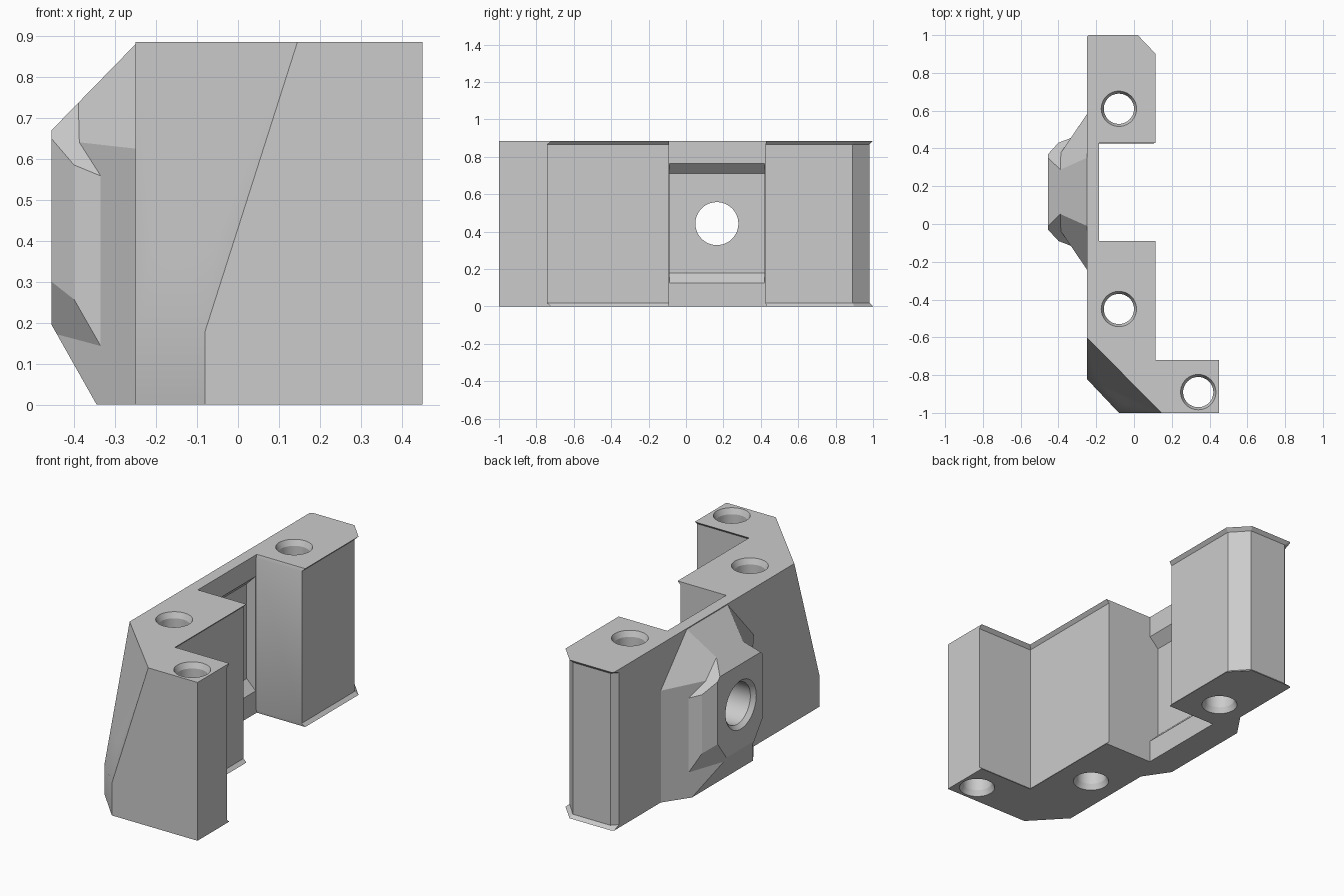
import bpy, bmesh, math
from mathutils import Vector

if "Cube" in bpy.data.objects:
    bpy.data.objects.remove(bpy.data.objects["Cube"])

H = 0.885
MID = 0.17  # centre line of the boss along y

grey = bpy.data.materials.new("light_grey")
grey.use_nodes = True
grey.diffuse_color = (0.6, 0.6, 0.6, 1)
grey.node_tree.nodes["Principled BSDF"].inputs["Base Color"].default_value = (0.6, 0.6, 0.6, 1)


def finish(bm, name):
    bmesh.ops.recalc_face_normals(bm, faces=bm.faces[:])
    mesh = bpy.data.meshes.new(name)
    bm.to_mesh(mesh)
    bm.free()
    mesh.materials.append(grey)
    ob = bpy.data.objects.new(name, mesh)
    bpy.context.collection.objects.link(ob)
    return ob


def loft(levels):
    """Stack closed outlines [(z, points)] into a capped solid."""
    bm = bmesh.new()
    rings = [[bm.verts.new((x, y, z)) for x, y in pts] for z, pts in levels]
    n = len(rings[0])
    for a, b in zip(rings, rings[1:]):
        for i in range(n):
            j = (i + 1) % n
            bm.faces.new((a[i], a[j], b[j], b[i]))
    bm.faces.new(rings[0][::-1])
    bm.faces.new(rings[-1])
    bmesh.ops.recalc_face_normals(bm, faces=bm.faces[:])
    return bm


def slice_off(bm, point, normal):
    """Remove what lies beyond the plane and cap the cut."""
    bmesh.ops.bisect_plane(bm, geom=bm.verts[:] + bm.edges[:] + bm.faces[:], dist=1e-5,
                           plane_co=point, plane_no=Vector(normal).normalized(), clear_outer=True)
    edges = [e for e in bm.edges if e.is_boundary]
    if edges:
        bmesh.ops.contextual_create(bm, geom=edges)


def box(x0, x1, y0, y1, z0, z1):
    return loft([(z, [(x0, y0), (x1, y0), (x1, y1), (x0, y1)]) for z in (z0, z1)])


def combine(target, tool, operation):
    mod = target.modifiers.new(operation.lower(), 'BOOLEAN')
    mod.object, mod.operation, mod.solver = tool, operation, 'EXACT'
    bpy.context.view_layer.objects.active = target
    bpy.ops.object.modifier_apply(modifier=mod.name)
    bpy.data.objects.remove(tool)


def bore(start, end, profile):
    """Round cutter along an axis; profile is [(fraction, radius)]."""
    start, end = Vector(start), Vector(end)
    ring = [(math.cos(i * math.tau / 48), math.sin(i * math.tau / 48)) for i in range(48)]
    bm = loft([(t * (end - start).length, [(c * r, s * r) for c, s in ring]) for t, r in profile])
    turn = (end - start).to_track_quat('Z', 'Y')
    for v in bm.verts:
        v.co = turn @ v.co + start
    return finish(bm, "bore_cutter")


# Bracket body: plan outline with a thin flared lip at top and bottom
shared = [(-0.185, -0.09), (0.115, -0.09), (0.115, -0.72), (0.45, -0.72),
          (0.45, -1), (-0.08, -1), (-0.25, -0.82)]
outer = [(-0.25, 0.99), (-0.24, 1), (0.02, 1), (0.115, 0.90), (0.115, 0.43), (-0.185, 0.43)] + shared
inner = [(-0.25, 0.95), (-0.22, 0.982), (0.012, 0.982), (0.097, 0.89), (0.097, 0.425), (-0.185, 0.425),
         (-0.185, -0.09), (0.097, -0.09), (0.097, -0.74), (0.45, -0.74)] + shared[4:]
lip = 0.018
bm = loft([(0, outer), (lip, inner), (H - lip, inner), (H, outer)])
body = finish(bm, "bracket_body")

# Slanted front corner
wedge = bmesh.new()
for p in [(-0.08, -1, 0.18), (-0.25, -0.82, 0.18), (0.145, -1, H), (-0.25, -0.6, H)]:
    p = Vector(p)
    wedge.verts.new(p)
    wedge.verts.new(p + Vector((-0.4, -0.4, 0)))
bmesh.ops.convex_hull(wedge, input=wedge.verts[:])
combine(body, finish(wedge, "corner_cutter"), 'DIFFERENCE')


def faceted(name, half, ends, sides):
    bm = box(-0.455, -0.22, MID - half, MID + half, 0, H - 0.003)
    for point, normal in ends:
        slice_off(bm, point, normal)
    for s in (1, -1):
        for (x, v, z), (nx, ny, nz) in sides:
            slice_off(bm, (x, MID + s * v, z), (nx, s * ny, nz))
    return finish(bm, name)


# Boss: a flared base plus a chamfered collar
slopes = [((-0.25, 0, 0.88), (-0.21, 0, 0.205)), ((-0.345, 0, 0), (-0.195, 0, -0.11))]
base = faceted("boss_base", 0.43, slopes, [
    ((-0.25, 0.41, 0), (-0.125, 0.085, 0)),
    ((-0.25, 0.18, 0.88), (-1.519, 1.109, 1))])
collar = faceted("boss_collar", 0.285, slopes, [
    ((-0.335, 0.285, 0), (-0.025, 0.065, 0)),
    ((-0.40, 0.26, 0), (-0.06, 0.055, 0)),
    ((-0.39, 0.11, 0.745), (0, 0.16, 0.15)),
    ((-0.455, 0.2, 0.30), (-1, 0.6, -0.44))])
combine(body, base, 'UNION')
combine(body, collar, 'UNION')

# Recess in the slot wall, with sloped ends
recess = box(-0.24, -0.17, -0.088, 0.42, 0.11, 0.78)
slice_off(recess, (-0.185, 0, 0.765), (-1, 0, 1))
slice_off(recess, (-0.185, 0, 0.125), (-1, 0, -1))
combine(body, finish(recess, "recess_cutter"), 'DIFFERENCE')

# Vertical screw holes, countersunk at both ends
for x, y in [(-0.08, 0.61), (-0.08, -0.45), (0.34, -0.89)]:
    hole = bore((x, y, -0.01), (x, y, H + 0.01),
                [(0, 0.098), (0.045, 0.08), (0.955, 0.08), (1, 0.098)])
    combine(body, hole, 'DIFFERENCE')

# Cross hole in the foot and the large hole through the boss
combine(body, bore((0.5, -0.85, 0.435), (-0.4, -0.878, 0.435), [(0, 0.09), (1, 0.09)]), 'DIFFERENCE')
combine(body, bore((-0.47, 0.165, 0.443), (-0.1, 0.165, 0.443),
                   [(0, 0.15), (0.1, 0.115), (1, 0.115)]), 'DIFFERENCE')

# Crisp edges, smooth bores
bpy.ops.object.select_all(action='DESELECT')
body.select_set(True)
bpy.context.view_layer.objects.active = body
bpy.ops.object.shade_smooth_by_angle(angle=math.radians(20))
